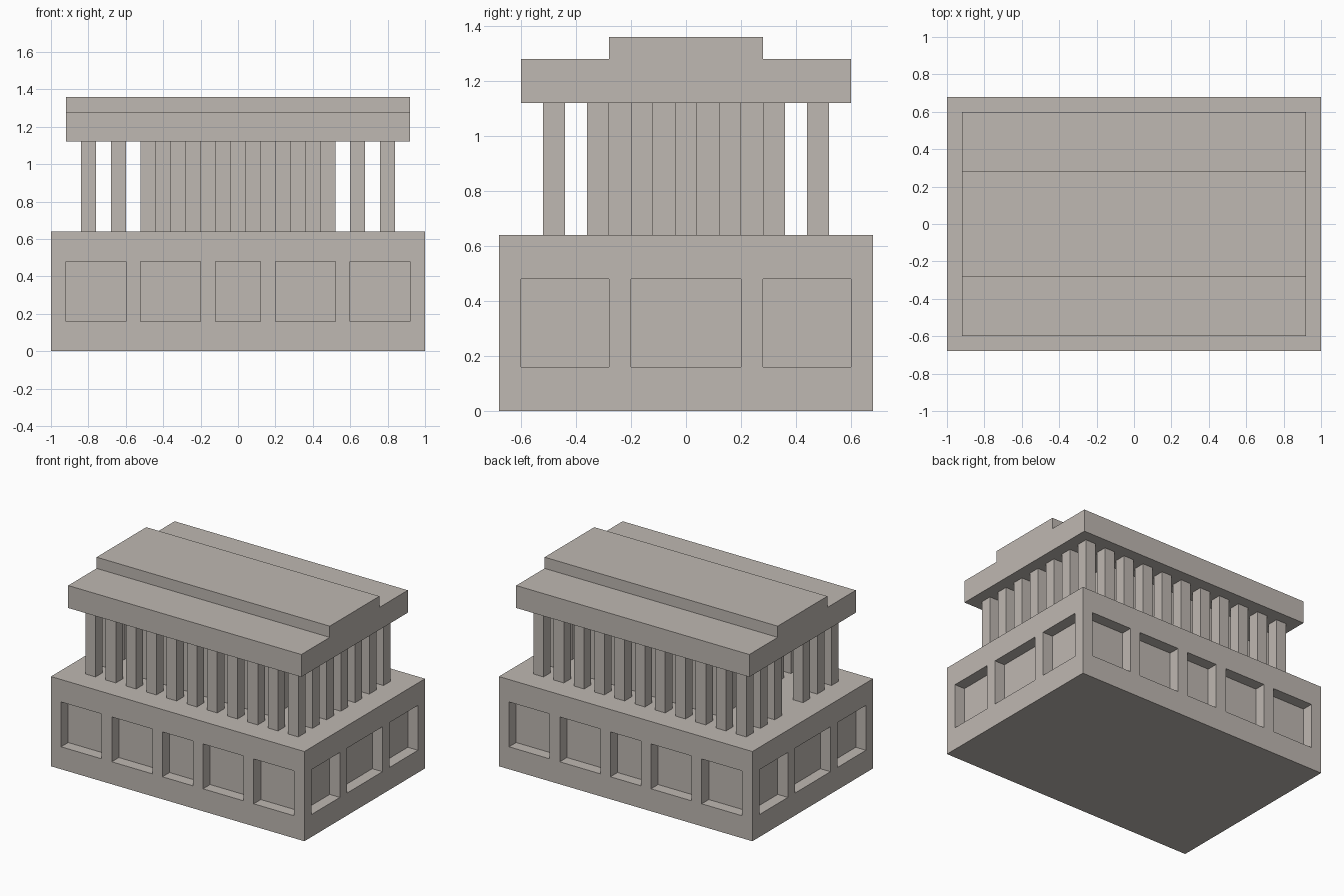
import bpy
import bmesh
from mathutils import Vector

if "Cube" in bpy.data.objects:
    bpy.data.objects.remove(bpy.data.objects["Cube"], do_unlink=True)

U = 0.08  # building module

stone = bpy.data.materials.new("warm_grey_stone")
stone.use_nodes = True
color = (0.52, 0.48, 0.445, 1)
stone.diffuse_color = color
stone.node_tree.nodes["Principled BSDF"].inputs["Base Color"].default_value = color


def add_box(bm, half_x, half_y, z0, z1, x=0, y=0):
    """Add a box with its half sizes and heights given in modules."""
    verts = bmesh.ops.create_cube(bm, size=1)["verts"]
    for v in verts:
        v.co = Vector((x + v.co.x * 2 * half_x, y + v.co.y * 2 * half_y,
                       z0 + (v.co.z + 0.5) * (z1 - z0))) * U


def finish(name, bm):
    mesh = bpy.data.meshes.new(name)
    bm.normal_update()
    bm.to_mesh(mesh)
    bm.free()
    mesh.materials.append(stone)
    obj = bpy.data.objects.new(name, mesh)
    bpy.context.collection.objects.link(obj)
    return obj


def box(name, *args):
    bm = bmesh.new()
    add_box(bm, *args)
    return finish(name, bm)


# Base with a row of sunken panels on every side
front_panels = [(-11.5, -7.5), (-6.5, -2.5), (-1.5, 1.5), (2.5, 6.5), (7.5, 11.5)]
side_panels = [(-7.5, -3.5), (-2.5, 2.5), (3.5, 7.5)]
panel_z = (2, 6)

bm = bmesh.new()
add_box(bm, 12.5, 8.5, 0, 8)


def slice_at(axis, values):
    normal = Vector((0, 0, 0))
    normal[axis] = 1
    for value in values:
        bmesh.ops.bisect_plane(bm, geom=bm.verts[:] + bm.edges[:] + bm.faces[:],
                               plane_co=normal * value * U, plane_no=normal)


slice_at(0, [e for p in front_panels for e in p])
slice_at(1, [e for p in side_panels for e in p])
slice_at(2, panel_z)
bm.normal_update()


def is_panel(face):
    if abs(face.normal.z) > 0.5:
        return False
    c = face.calc_center_median() / U
    if abs(face.normal.y) > 0.5:
        along, spans = c.x, front_panels
    else:
        along, spans = c.y, side_panels
    return panel_z[0] < c.z < panel_z[1] and any(a < along < b for a, b in spans)


panels = [f for f in bm.faces if is_panel(f)]
sunk = bmesh.ops.extrude_discrete_faces(bm, faces=panels)["faces"]
bm.normal_update()
for f in sunk:
    bmesh.ops.translate(bm, verts=f.verts[:], vec=-f.normal * U)
bmesh.ops.dissolve_limit(bm, angle_limit=0.01, verts=bm.verts[:], edges=bm.edges[:])
finish("base", bm)

# Colonnade around the edge, with an entrance gap in the middle of one end
bm = bmesh.new()
for x in range(-10, 11, 2):
    for y in range(-6, 7, 2):
        on_edge = abs(x) == 10 or abs(y) == 6
        entrance = x == -10 and y == 0
        if on_edge and not entrance:
            add_box(bm, 0.5, 0.5, 8, 14, x, y)
finish("columns", bm)

# Inner chamber
box("inner_chamber", 6.5, 4.5, 8, 14)

# Stepped roof as one extruded profile
bm = bmesh.new()
half = [(7.5, 14), (7.5, 16), (3.5, 16), (3.5, 17)]
profile = half + [(-y, z) for y, z in reversed(half)]
end = bm.faces.new([bm.verts.new(Vector((-11.5, y, z)) * U) for y, z in profile])
ext = bmesh.ops.extrude_face_region(bm, geom=[end], use_keep_orig=True)["geom"]
bmesh.ops.translate(bm, vec=(23 * U, 0, 0),
                    verts=[g for g in ext if isinstance(g, bmesh.types.BMVert)])
bmesh.ops.recalc_face_normals(bm, faces=bm.faces[:])
finish("stepped_roof", bm)
